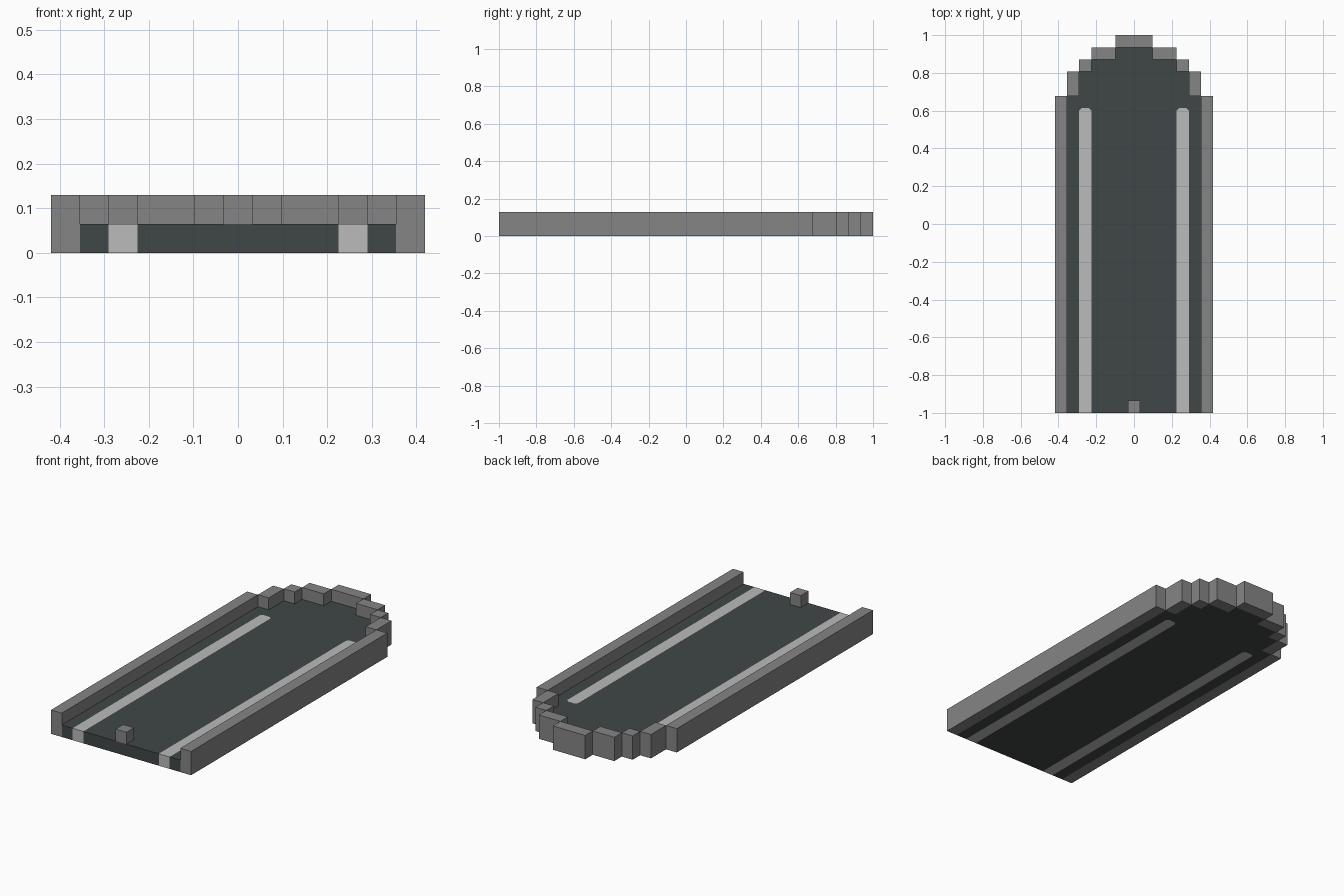
import bpy
import bmesh

cube = bpy.data.objects.get("Cube")
if cube:
    bpy.data.objects.remove(cube, do_unlink=True)

U = 2 / 31  # one block; the model is 13 x 31 x 2 blocks


def material(name, color):
    mat = bpy.data.materials.new(name)
    mat.use_nodes = True
    mat.diffuse_color = color
    mat.node_tree.nodes["Principled BSDF"].inputs["Base Color"].default_value = color
    return mat


stone = material("stone grey", (0.235, 0.235, 0.235, 1))
slate = material("dark slate", (0.051, 0.063, 0.061, 1))
pale = material("pale grey", (0.491, 0.495, 0.491, 1))


def prism(name, outline, bottom, top, mat):
    """Extrude an outline given in blocks, y counted from the front edge."""
    bm = bmesh.new()
    face = bm.faces.new([bm.verts.new((x * U, y * U - 1, bottom * U)) for x, y in outline])
    new = bmesh.ops.extrude_face_region(bm, geom=[face])["geom"]
    verts = [v for v in new if isinstance(v, bmesh.types.BMVert)]
    bmesh.ops.translate(bm, verts=verts, vec=(0, 0, (top - bottom) * U))
    bmesh.ops.recalc_face_normals(bm, faces=bm.faces)
    mesh = bpy.data.meshes.new(name)
    bm.to_mesh(mesh)
    bm.free()
    mesh.materials.append(mat)
    obj = bpy.data.objects.new(name, mesh)
    bpy.context.collection.objects.link(obj)


def block(name, x0, x1, y0, y1, bottom, top, mat):
    prism(name, [(x0, y0), (x1, y0), (x1, y1), (x0, y1)], bottom, top, mat)


# Floor slab with a stepped rear end and two slots for the pale stripes
c = 0.2
stripe = [(3.5, 0), (3.5, 25 - c), (3.5 + c, 25), (4.5 - c, 25), (4.5, 25 - c), (4.5, 0)]
rear = [(5.5, 0), (5.5, 26), (4.5, 26), (4.5, 28), (3.5, 28), (3.5, 29), (1.5, 29), (1.5, 30)]
half = stripe + rear
prism("floor", half + [(-x, y) for x, y in reversed(half)], 0, 1, slate)

# Stripes and stepped curb, mirrored left and right
curb = [("side_curb", 5.5, 6.5, 0, 26), ("corner_curb_outer", 4.5, 5.5, 26, 28),
        ("corner_curb_middle", 3.5, 4.5, 28, 29), ("corner_curb_inner", 1.5, 3.5, 29, 30)]
for side, s in (("left", 1), ("right", -1)):
    prism(side + "_stripe", [(s * x, y) for x, y in stripe], 0, 1, pale)
    for name, x0, x1, y0, y1 in curb:
        block(side + "_" + name, s * x0, s * x1, y0, y1, 0, 2, stone)

# Rear curb and the small post at the front
block("rear_curb", -1.5, 1.5, 30, 31, 0, 2, stone)
block("front_post", -0.5, 0.5, 0, 1, 1, 2, stone)
